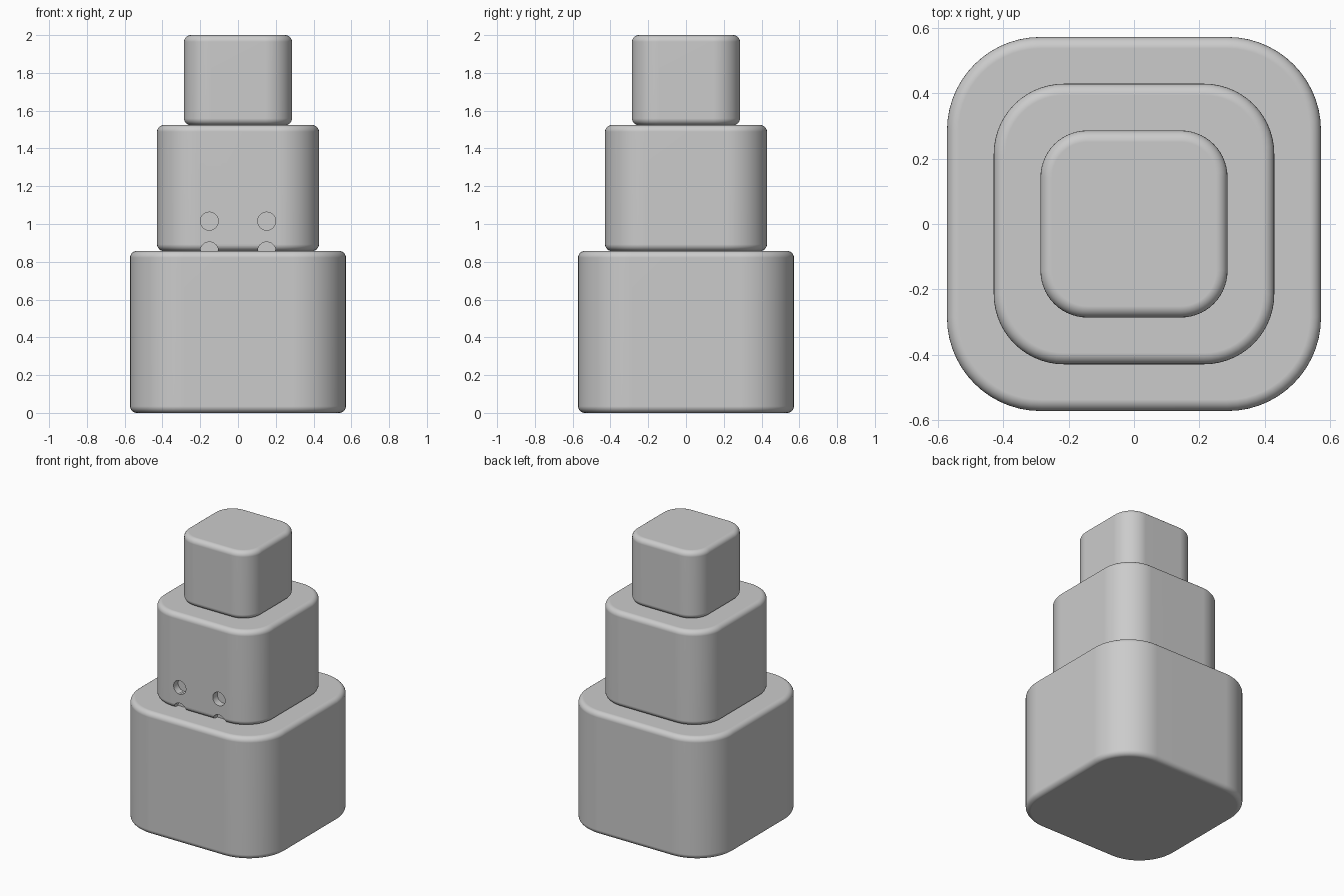
import bpy
import bmesh
from mathutils import Matrix

cube = bpy.data.objects.get("Cube")
if cube:
    bpy.data.objects.remove(cube, do_unlink=True)

# Single plain material
grey = bpy.data.materials.new("light grey")
grey.use_nodes = True
grey.diffuse_color = (0.6, 0.6, 0.6, 1)
grey.node_tree.nodes["Principled BSDF"].inputs["Base Color"].default_value = (0.6, 0.6, 0.6, 1)

U = 2 / 42        # module: the tiers are 18, 14 and 10 units tall
FILLET = 0.035


def add_object(name, bm):
    mesh = bpy.data.meshes.new(name)
    bm.to_mesh(mesh)
    bm.free()
    obj = bpy.data.objects.new(name, mesh)
    mesh.materials.append(grey)
    bpy.context.collection.objects.link(obj)
    return obj


def tier(name, half, z0, height):
    """Block with wide rounded corners and a small fillet on both rims."""
    bm = bmesh.new()
    bmesh.ops.create_cube(bm, size=1)
    bmesh.ops.scale(bm, vec=(2 * half, 2 * half, height), verts=bm.verts)
    bmesh.ops.translate(bm, vec=(0, 0, z0 + height / 2), verts=bm.verts)
    upright = [e for e in bm.edges if abs(e.verts[0].co.z - e.verts[1].co.z) > height / 2]
    bmesh.ops.bevel(bm, geom=upright, offset=half / 2, segments=14,
                    profile=0.5, affect='EDGES')
    rims = [e for e in bm.edges if abs(e.verts[0].co.z - e.verts[1].co.z) < 1e-4]
    bmesh.ops.bevel(bm, geom=rims, offset=FILLET, segments=6,
                    profile=0.5, affect='EDGES')
    return add_object(name, bm)


def select_only(obj):
    bpy.ops.object.select_all(action='DESELECT')
    obj.select_set(True)
    bpy.context.view_layer.objects.active = obj


# Three stacked tiers
base = tier("base_block", 12 * U, 0, 18 * U)
middle = tier("middle_block", 9 * U, 18 * U, 14 * U)
top = tier("top_block", 6 * U, 32 * U, 10 * U)

# Shallow round holes in the front of the middle block
depth = 0.05
for x in (-0.152, 0.152):
    for z in (18 * U, 1.015):
        bm = bmesh.new()
        bmesh.ops.create_cone(bm, cap_ends=True, segments=40,
                              radius1=U, radius2=U, depth=2 * depth,
                              matrix=Matrix.Translation((x, -9 * U, z))
                              @ Matrix.Rotation(1.570796, 4, 'X'))
        cutter = add_object("hole_cutter", bm)
        cutter.hide_render = True
        cut = middle.modifiers.new("hole", 'BOOLEAN')
        cut.operation = 'DIFFERENCE'
        cut.solver = 'EXACT'
        cut.object = cutter
        select_only(middle)
        bpy.ops.object.modifier_apply(modifier=cut.name)
        bpy.data.objects.remove(cutter, do_unlink=True)

# Smooth fillets with flat faces kept flat
for obj in (base, middle, top):
    select_only(obj)
    bpy.ops.object.shade_smooth_by_angle(angle=0.6)
    weighted = obj.modifiers.new("weighted_normals", 'WEIGHTED_NORMAL')
    weighted.keep_sharp = True
